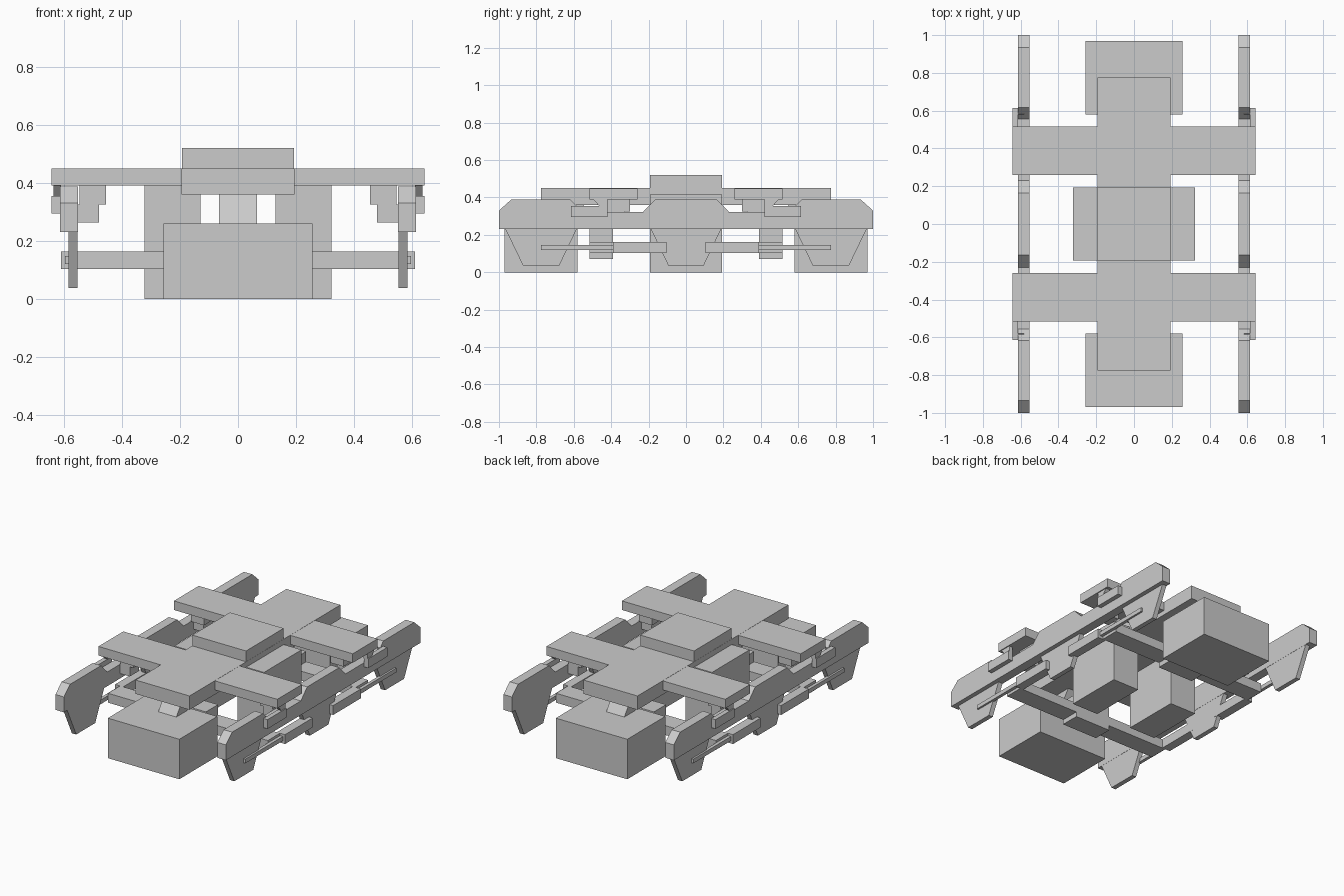
import bpy

if "Cube" in bpy.data.objects:
    bpy.data.objects.remove(bpy.data.objects["Cube"])


def make_mesh(name, verts, faces):
    mesh = bpy.data.meshes.new(name)
    mesh.from_pydata(verts, [], faces)
    mesh.update()
    obj = bpy.data.objects.new(name, mesh)
    bpy.context.collection.objects.link(obj)
    return obj


def prism(name, profile, x0, x1):
    """Extrude a counter-clockwise (y, z) profile from x0 to x1."""
    n = len(profile)
    verts = [(x, y, z) for x in (x0, x1) for y, z in profile]
    faces = [tuple(reversed(range(n))), tuple(range(n, 2 * n))]
    faces += [(i, (i + 1) % n, n + (i + 1) % n, n + i) for i in range(n)]
    return make_mesh(name, verts, faces)


def box(name, x, y, z):
    """Box from (min, max) ranges."""
    return prism(name, [(y[0], z[0]), (y[1], z[0]), (y[1], z[1]), (y[0], z[1])], *x)


def mirror(obj, x=False, y=False):
    mod = obj.modifiers.new("Mirror", 'MIRROR')
    mod.use_axis = (x, y, False)
    mod.use_clip = False
    mod.use_mirror_merge = False
    return obj


# Upper chassis: long spine, raised centre pad, two cross beams
box("spine_beam", (-.194, .194), (-.775, .775), (.36, .45))
box("centre_pad", (-.193, .193), (-.193, .193), (.40, .52))
mirror(box("cross_beam", (-.643, .643), (.26, .515), (.39, .449)), y=True)

# Hanging blocks: centre pair and end boxes with slanted links to the spine
mirror(box("centre_block", (.13, .322), (-.193, .193), (0, .415)), x=True)
mirror(box("end_box", (-.257, .257), (.58, .97), (0, .26)), y=True)
mirror(prism("slanted_link", [(.62, .255), (.73, .255), (.65, .365), (.54, .365)],
             -.065, .065), y=True)

# Side frame with sloped ends and two dips along the top
half = [(1, .23), (1, .33), (.935, .388), (.617, .388), (.555, .322),
        (.23, .322), (.165, .388)]
frame = half + [(-y, z) for y, z in reversed(half)]
mirror(prism("side_frame", frame, .552, .613), x=True)

# Tapered guard plates below the side frame
mirror(prism("centre_guard_plate", [(-.095, .037), (.095, .037), (.192, .24), (-.192, .24)],
             .553, .584), x=True)
mirror(prism("end_guard_plate", [(.677, .037), (.872, .037), (.97, .24), (.58, .24)],
             .553, .584), x=True, y=True)

# Lower transverse bars with a thicker middle
mirror(box("transverse_bar", (-.575, .575), (.39, .515), (.102, .163)), y=True)
mirror(box("bar_middle", (-.13, .13), (.39, .515), (.07, .23)), y=True)

# Outer pistons and rods
mirror(box("piston", (.552, .611), (.105, .39), (.102, .163)), x=True, y=True)
mirror(box("piston_rod", (.575, .596), (.39, .775), (.12, .147)), x=True, y=True)

# Brackets between side frames and cross beams
mirror(box("inner_bracket", (.455, .547), (.30, .425), (.325, .395)), x=True, y=True)
mirror(box("inner_bracket_foot", (.48, .553), (.33, .425), (.263, .326)), x=True, y=True)
mirror(box("outer_step", (.613, .643), (.42, .615), (.295, .355)), x=True, y=True)
mirror(box("outer_step_arm", (.583, .62), (.58, .615), (.295, .355)), x=True, y=True)
mirror(prism("outer_step_link", [(.42, .35), (.46, .35), (.50, .395), (.42, .395)],
             .610, .637), x=True, y=True)
